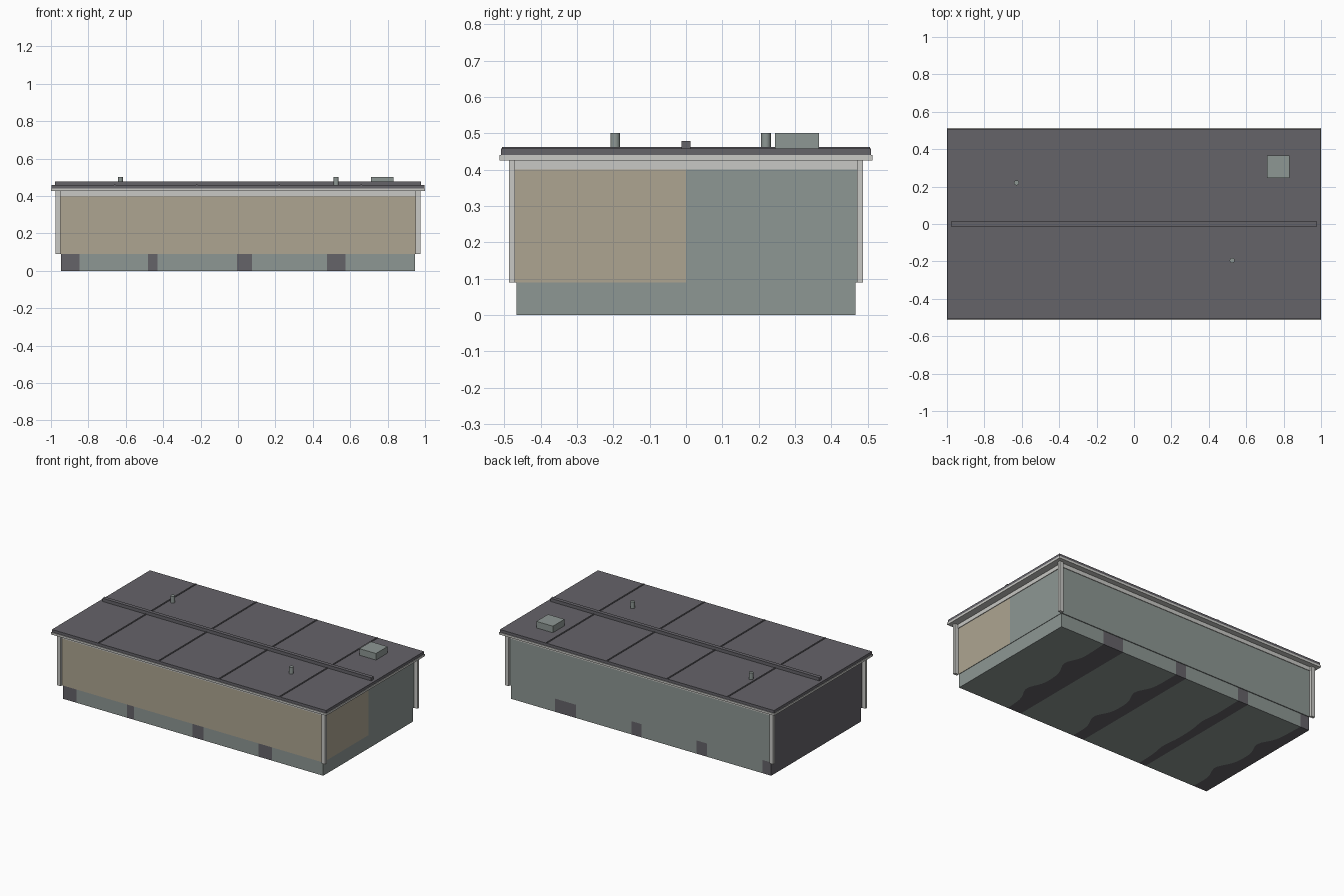
import bpy, bmesh, math

cube = bpy.data.objects.get("Cube")
if cube:
    bpy.data.objects.remove(cube, do_unlink=True)


def material(name, r, g, b):
    m = bpy.data.materials.new(name)
    m.use_nodes = True
    m.diffuse_color = (r, g, b, 1)
    m.node_tree.nodes["Principled BSDF"].inputs["Base Color"].default_value = (r, g, b, 1)
    return m


SIDING = material("grey green siding", 0.27, 0.31, 0.295)
BEIGE = material("beige siding", 0.42, 0.375, 0.285)
DARK = material("dark roof grey", 0.13, 0.125, 0.141)
TRIM = material("light trim", 0.58, 0.58, 0.555)


def finish(name, bm, *mats):
    mesh = bpy.data.meshes.new(name)
    bm.to_mesh(mesh)
    bm.free()
    for m in mats:
        mesh.materials.append(m)
    obj = bpy.data.objects.new(name, mesh)
    bpy.context.collection.objects.link(obj)
    return obj


def box_bmesh(x, y, z):
    """Box from (min, max) pairs."""
    bm = bmesh.new()
    bmesh.ops.create_cube(bm, size=1)
    for v in bm.verts:
        for i, (lo, hi) in enumerate((x, y, z)):
            v.co[i] = hi if v.co[i] > 0 else lo
    return bm


def box(name, x, y, z, mat):
    return finish(name, box_bmesh(x, y, z), mat)


def sym(a):
    return (-a, a)


WX, WY = 0.95, 0.4725            # wall half sizes
BASE, EAVE, ROOF = 0.09, 0.427, 0.458

# Foundation: sheet with wavy-edged dark bands, thickened upward
FX, FY, ROWS = 0.947, 0.467, 32
BANDS = ((-FX, 0.10, 0.065, 0.05), (-0.48, 0.05, 0.075, 0.015),
         (-0.005, 0.08, 0.075, 0.05), (0.475, 0.10, 0.15, 0.05))


def columns(y):
    """Band edges across x at depth y."""
    t = (y + FY) / (2 * FY)
    bump = sum(math.exp(-((y - c) / 0.08) ** 2) for c in (0.15, -0.22))
    xs = []
    for start, front, back, wave in BANDS:
        xs += [start, start + front + (back - front) * t + wave * bump]
    return xs + [FX]


bm = bmesh.new()
grid = []
for i in range(ROWS + 1):
    y = -FY + 2 * FY * i / ROWS
    grid.append([bm.verts.new((x, y, 0)) for x in columns(y)])
for a, b in zip(grid, grid[1:]):
    for j in range(len(a) - 1):
        face = bm.faces.new((a[j], a[j + 1], b[j + 1], b[j]))
        face.material_index = 1 - j % 2
foundation = finish("foundation", bm, SIDING, DARK)
solid = foundation.modifiers.new("thickness", "SOLIDIFY")
solid.thickness = BASE
solid.offset = 1

# Walls, with the left end split into two colours
bm = box_bmesh(sym(WX), sym(WY), (BASE, EAVE))
bmesh.ops.bisect_plane(bm, geom=bm.verts[:] + bm.edges[:] + bm.faces[:],
                       plane_co=(0, 0, 0), plane_no=(0, 1, 0))
bm.normal_update()
for f in bm.faces:
    if f.normal.y < -0.5 or (f.normal.x > 0.5 and f.calc_center_median().y < 0):
        f.material_index = 1
    elif f.normal.x < -0.5:
        f.material_index = 2
finish("walls", bm, SIDING, BEIGE, DARK)

# Corner posts
for sx, xname in ((-1, "right"), (1, "left")):
    for sy, yname in ((-1, "front"), (1, "back")):
        box(f"corner_post_{yname}_{xname}",
            sorted((sx * (WX - 0.002), sx * 0.976)),
            sorted((sy * (WY - 0.002), sy * 0.488)), (BASE, EAVE), TRIM)

# Frieze band under the eaves and fascia around the roof
box("frieze", sym(WX + 0.004), sym(WY + 0.004), (0.4, EAVE), TRIM)
box("fascia", sym(1.0), sym(0.513), (0.426, 0.44), TRIM)

# Roof slab, cross seams and long ridge cap
box("roof", sym(0.997), sym(0.509), (0.44, ROOF), DARK)
for i in range(4):
    x = -0.66 + 0.44 * i
    box(f"roof_seam_{i + 1}", (x - 0.004, x + 0.004), sym(0.507),
        (ROOF - 0.002, ROOF + 0.004), DARK)
box("ridge_cap", sym(0.978), sym(0.0125), (ROOF - 0.002, 0.479), DARK)

# Roof fittings
box("vent_box", (0.712, 0.832), (0.245, 0.366), (ROOF - 0.002, 0.501), SIDING)
for i, (x, y) in enumerate(((-0.628, 0.22), (0.525, -0.195))):
    bpy.ops.mesh.primitive_cylinder_add(vertices=16, radius=0.0135, depth=0.044,
                                        location=(x, y, 0.479))
    pipe = bpy.context.object
    pipe.name = f"vent_pipe_{i + 1}"
    pipe.data.materials.append(SIDING)
    bpy.ops.object.shade_smooth_by_angle()
